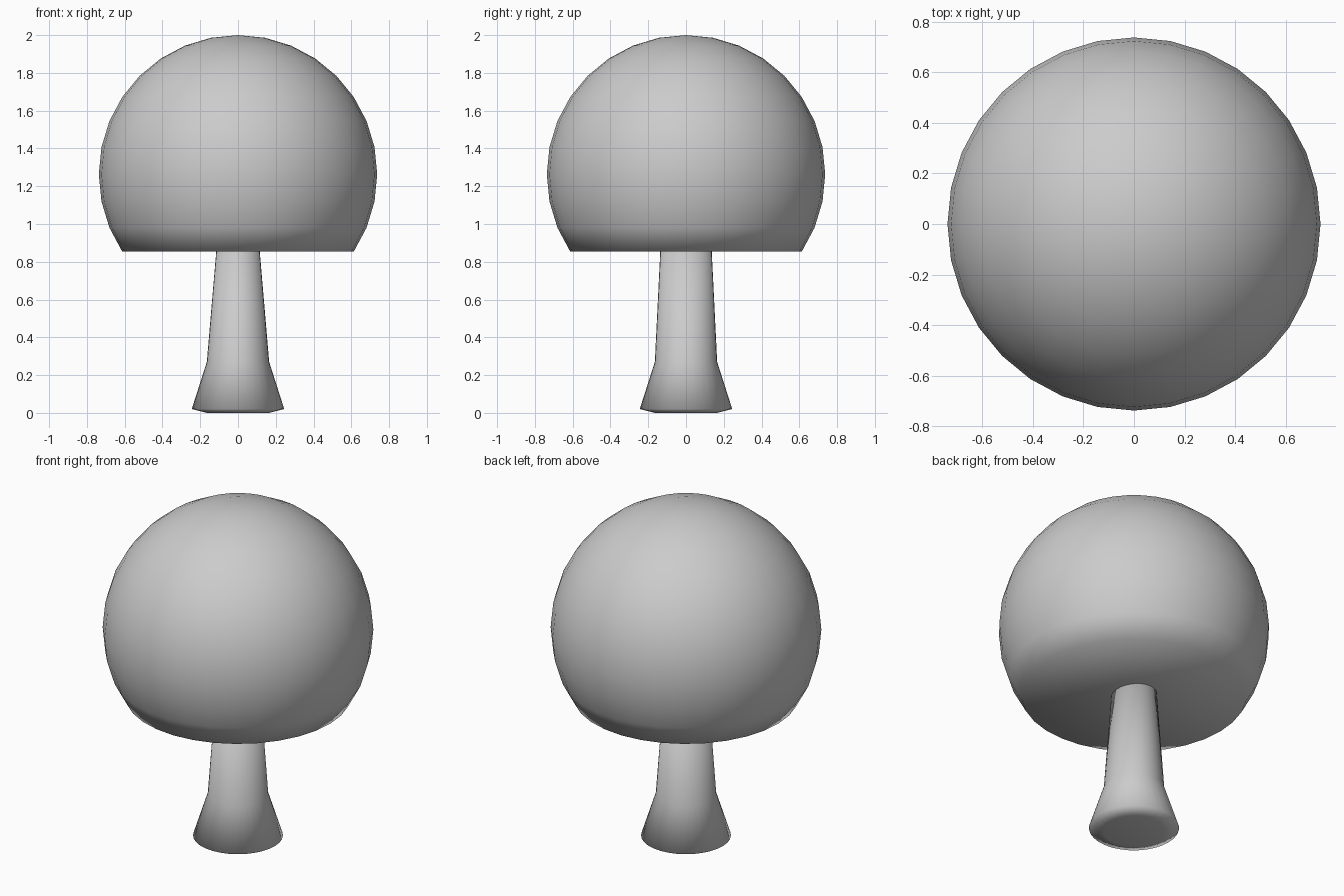
import bpy, bmesh
from math import sin, cos, pi

if "Cube" in bpy.data.objects:
    bpy.data.objects.remove(bpy.data.objects["Cube"])

SEG = 32


def lathe(name, rings, bottom_z, top_z):
    """Smooth solid from (rx, ry, z) rings, closed by a fan at each end."""
    bm = bmesh.new()
    loops = [[bm.verts.new((rx * cos(2 * pi * i / SEG), ry * sin(2 * pi * i / SEG), z))
              for i in range(SEG)] for rx, ry, z in rings]
    low = bm.verts.new((0, 0, bottom_z))
    high = bm.verts.new((0, 0, top_z))
    for i in range(SEG):
        j = (i + 1) % SEG
        for a, b in zip(loops, loops[1:]):
            bm.faces.new((a[i], a[j], b[j], b[i]))
        bm.faces.new((low, loops[0][j], loops[0][i]))
        bm.faces.new((high, loops[-1][i], loops[-1][j]))
    for f in bm.faces:
        f.smooth = True
    mesh = bpy.data.meshes.new(name)
    bm.to_mesh(mesh)
    bm.free()
    obj = bpy.data.objects.new(name, mesh)
    bpy.context.collection.objects.link(obj)
    return obj


# Cap: sphere cut flat three rings below its equator
R = 0.737
CZ = 2 - R
cap_rings = [(R * cos(k * pi / 16), R * cos(k * pi / 16), CZ + R * sin(k * pi / 16))
             for k in range(-3, 8)]
lathe("mushroom_cap", cap_rings, cap_rings[0][2], 2.0)

# Stem: flared foot, tapering to a slightly oval neck inside the cap
stem_rings = [(0.165, 0.165, 0.0), (0.245, 0.245, 0.02),
              (0.165, 0.165, 0.27), (0.113, 0.135, 0.88)]
lathe("mushroom_stem", stem_rings, 0.0, 0.88)
